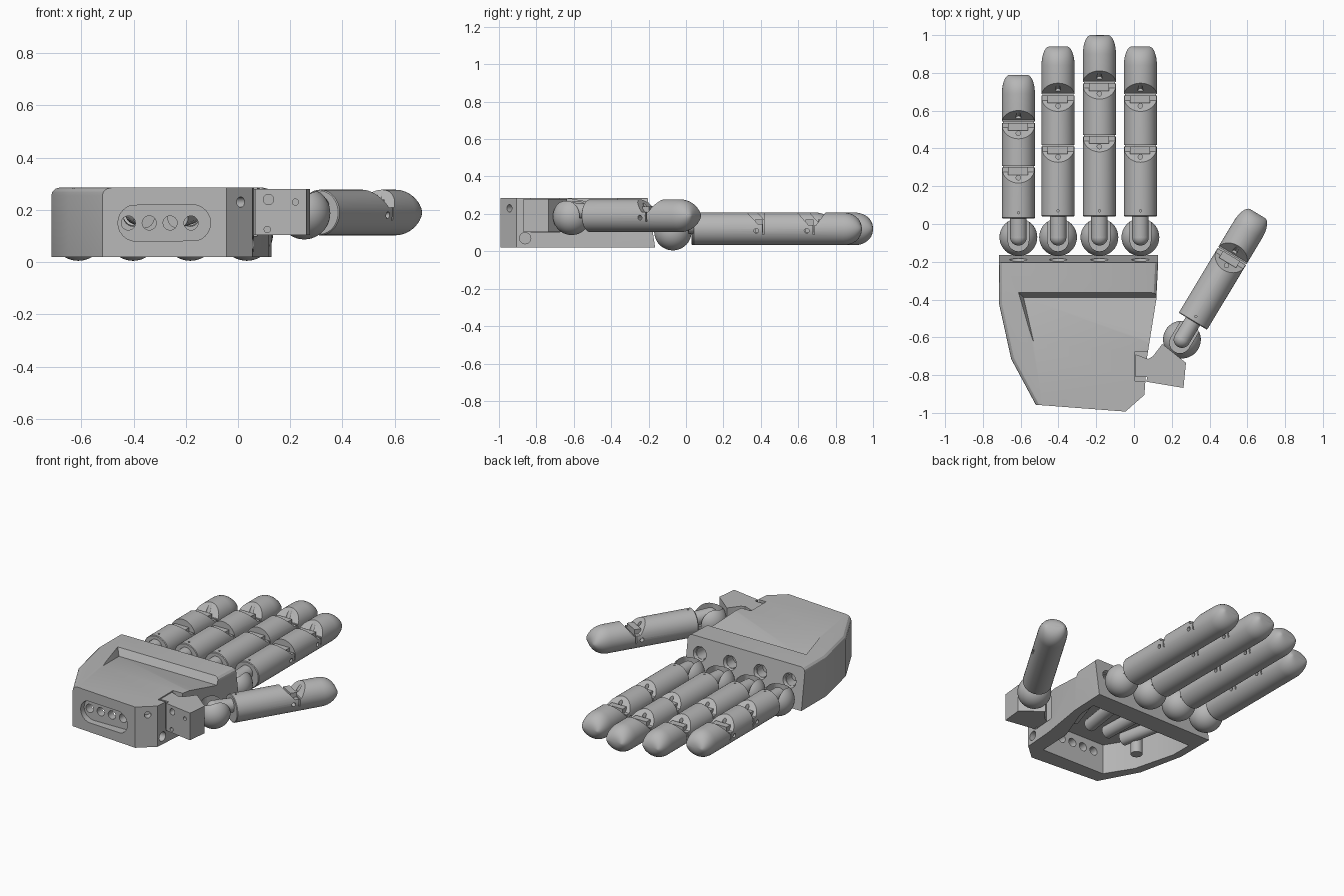
import bpy, bmesh, math
from mathutils import Vector, Matrix

if "Cube" in bpy.data.objects:
    bpy.data.objects.remove(bpy.data.objects["Cube"])

gray = bpy.data.materials.new("plain gray")
gray.diffuse_color = (0.47, 0.47, 0.47, 1)
gray.use_nodes = True
gray.node_tree.nodes["Principled BSDF"].inputs["Base Color"].default_value = gray.diffuse_color


def finish(name, bm):
    bmesh.ops.recalc_face_normals(bm, faces=bm.faces)
    me = bpy.data.meshes.new(name)
    bm.to_mesh(me)
    bm.free()
    me.materials.append(gray)
    ob = bpy.data.objects.new(name, me)
    bpy.context.collection.objects.link(ob)
    return ob


def hull(name, pts):
    bm = bmesh.new()
    vs = [bm.verts.new(p) for p in pts]
    res = bmesh.ops.convex_hull(bm, input=vs)
    bmesh.ops.delete(bm, geom=[v for v in bm.verts if not v.link_faces], context='VERTS')
    return finish(name, bm)


def box(name, x0, x1, y0, y1, z0, z1):
    return hull(name, [(x, y, z) for x in (x0, x1) for y in (y0, y1) for z in (z0, z1)])


def rod(name, a, b, r, r2=None, n=24):
    a, b = Vector(a), Vector(b)
    d = b - a
    m = Matrix.Translation((a + b) / 2) @ d.to_track_quat('Z', 'Y').to_matrix().to_4x4()
    bm = bmesh.new()
    bmesh.ops.create_cone(bm, cap_ends=True, segments=n, radius1=r,
                          radius2=r if r2 is None else r2, depth=d.length, matrix=m)
    return finish(name, bm)


def ball(name, c, r):
    bm = bmesh.new()
    bmesh.ops.create_uvsphere(bm, u_segments=40, v_segments=24, radius=r,
                              matrix=Matrix.Translation(c))
    return finish(name, bm)


def prism(name, pts, z0, z1):
    bm = bmesh.new()
    f = bm.faces.new([bm.verts.new((x, y, z0)) for x, y in pts])
    ext = bmesh.ops.extrude_face_region(bm, geom=[f])
    for v in ext['geom']:
        if isinstance(v, bmesh.types.BMVert):
            v.co.z = z1
    return finish(name, bm)


def cut(ob, cutters):
    for c in cutters:
        mod = ob.modifiers.new("cut", 'BOOLEAN')
        mod.operation, mod.solver, mod.object = 'DIFFERENCE', 'EXACT', c
        bpy.context.view_layer.update()
        ev = ob.evaluated_get(bpy.context.evaluated_depsgraph_get())
        me = bpy.data.meshes.new_from_object(ev)
        ob.modifiers.clear()
        ob.data = me
        bpy.data.objects.remove(c)


def smooth(ob, angle=32):
    bpy.ops.object.select_all(action='DESELECT')
    ob.select_set(True)
    bpy.context.view_layer.objects.active = ob
    bpy.ops.object.shade_smooth_by_angle(angle=math.radians(angle))


R = 0.0875


def notch(g, back, front, floor, end):
    """Wedge cut across the top of a finger at joint g."""
    prof = [(g - back, 0.1), (g - 0.02, floor), (g + end, floor), (g + front, 0.1)]
    return hull("notch_cutter", [(x, y, z) for x in (-0.12, 0.12) for y, z in prof])


def digit(name, pos, angle, length, mid, tip, ball_y, ball_z):
    # rounded shaft with a blunt tip, along local +y
    n, tl = 40, 0.10
    rings = [(0, R - 0.004, R - 0.004), (0.004, R, R)]
    for i in range(9):
        t = math.radians(86 * i / 8)
        rings.append((length - tl + tl * math.sin(t), R * (0.52 + 0.48 * math.cos(t)),
                      R * math.cos(t) ** 0.9))
    bm = bmesh.new()
    loops = [[bm.verts.new((w * math.cos(2 * math.pi * k / n), y, h * math.sin(2 * math.pi * k / n)))
              for k in range(n)] for y, w, h in rings]
    for a, b in zip(loops, loops[1:]):
        for k in range(n):
            bm.faces.new((a[k], a[(k + 1) % n], b[(k + 1) % n], b[k]))
    bm.faces.new(loops[0])
    bm.faces.new(loops[-1])
    shaft = finish(name, bm)
    parts = [shaft]
    # joint notches, pin holes and hinge tongues
    cutters = [rod("peg", (0, 0.03, 0.06), (0, 0.03, 0.1), 0.006, n=12)]
    for g, is_tip in ((mid, False), (tip, True)):
        if g is None:
            continue
        cutters.append(notch(g, 0.09, 0.08, 0.02, 0.02) if is_tip
                       else notch(g, 0.09, 0.012, 0.025, 0.012))
        cutters.append(box("gap", -0.12, 0.12, g + 0.004, g + 0.012, -0.03, 0.1))
        cutters.append(rod("pin", (-0.12, g - 0.03, -0.01), (0.12, g - 0.03, -0.01), 0.013, n=16))
        cutters.append(rod("pin", (0, g - 0.05, 0.0), (0, g - 0.05, 0.1), 0.012, n=16))
        if is_tip:
            cutters.append(rod("pin", (0, g + 0.03, 0.03), (0, g + 0.06, 0.1), 0.013, n=16))
        parts.append(box(name + "_hinge", -0.055, 0.05, g - 0.035, g + 0.006, -0.02, 0.05))
    cut(shaft, cutters)
    # knuckle ball with a slot holding the neck
    c = Vector((0, ball_y, ball_z))
    knuckle = ball(name + "_knuckle", c, 0.1)
    cut(knuckle, [box("slot", -0.055, 0.055, c.y - 0.02, c.y + 0.2, c.z - 0.01, c.z + 0.2),
                  rod("slot_end", (0, c.y - 0.02, c.z - 0.01), (0, c.y - 0.02, c.z + 0.2), 0.0549)])
    neck = rod(name + "_neck", (0, c.y, c.z + 0.03), (0, 0.01, 0.02), 0.044)
    parts += [knuckle, neck, ball(name + "_neck_end", (0, c.y, c.z + 0.03), 0.044)]
    m = Matrix.Translation(pos) @ Matrix.Rotation(-angle, 4, 'Z')
    for p in parts:
        p.data.transform(m)
        smooth(p)


# four fingers: x, base y, tip y, mid joint, tip joint
fingers = {"little_finger": (-0.612, 0.03, 0.79, 0.295, 0.53),
           "ring_finger": (-0.402, 0.04, 0.94, 0.405, 0.675),
           "middle_finger": (-0.183, 0.04, 1.0, 0.46, 0.74),
           "index_finger": (0.034, 0.04, 0.94, 0.405, 0.675)}
for nm, (x, y0, y1, g1, g2) in fingers.items():
    digit(nm, (x, y0, 0.12), 0, y1 - y0, g1 - y0, g2 - y0, -0.07 - y0, -0.015)
digit("thumb", (0.312, -0.515, 0.19), math.radians(31), 0.665, None, 0.395, -0.113, -0.003)

# palm shell: outline extruded, knuckle face leaned back, side top edges chamfered
outline = [(-0.715, -0.165), (0.128, -0.165), (0.118, -0.4), (0.07, -0.7), (0.055, -0.905),
           (-0.045, -0.993), (-0.52, -0.957), (-0.65, -0.715), (-0.715, -0.42)]
palm = prism("palm", outline, 0.02, 0.285)
bm = bmesh.new()
bm.from_mesh(palm.data)
for v in bm.verts:
    if v.co.z > 0.2 and v.co.y > -0.2:
        v.co.y = -0.205
edges = []
for e in bm.edges:
    a, b = (v.co for v in e.verts)
    if min(a.z, b.z) > 0.2 and (max(a.x, b.x) < -0.5 or min(a.x, b.x) > 0.1):
        edges.append(e)
bmesh.ops.bevel(bm, geom=edges, offset=0.03, segments=3, profile=0.5, affect='EDGES')
bm.to_mesh(palm.data)
bm.free()

cutters = []
# hollow underside
cutters.append(prism("cavity", [(-0.665, -0.29), (0.07, -0.29), (0.06, -0.42), (-0.03, -0.66),
                                (-0.04, -0.88), (-0.49, -0.87), (-0.595, -0.70),
                                (-0.665, -0.43)], -0.1, 0.215))
# sloping recess on the back of the hand
cutters.append(hull("recess", [(-0.585, -0.388, 0.24), (0.3, -0.388, 0.24), (0.3, -0.63, 0.285),
                               (-0.53, -0.63, 0.285), (-0.62, -0.355, 0.30), (0.3, -0.355, 0.30),
                               (0.3, -0.63, 0.30), (-0.54, -0.63, 0.30)]))
# thumb mount pocket
cutters.append(box("pocket", 0.005, 0.3, -0.83, -0.675, 0.1, 0.4))
# knuckle sockets
for x, *_ in fingers.values():
    cutters.append(rod("socket", (x, -0.12, 0.19), (x, -0.21, 0.18), 0.068, 0.04))
    cutters.append(rod("channel", (x, -0.16, 0.18), (x, -0.35, 0.17), 0.036))
# wrist slot and its four cord holes
slot = []
for i in range(24):
    a = 2 * math.pi * i / 24
    cx = -0.175 if math.cos(a) > 0 else -0.39
    for d in (-1.05, -0.925):
        slot.append((cx + 0.07 * math.cos(a), d, 0.15 + 0.07 * math.sin(a)))
cutters.append(hull("wrist_slot", slot))
wrist_x = (-0.42, -0.34, -0.26, -0.18)
for x in wrist_x:
    cutters.append(rod("cord_hole", (x, -1, 0.15), (x, -0.8, 0.15), 0.027))
# screw holes at the wrist corner
cutters.append(rod("screw", (0.06, -1.0, 0.23), (-0.02, -0.91, 0.23), 0.02))
cutters.append(rod("screw", (0.15, -0.86, 0.07), (-0.01, -0.86, 0.07), 0.03))
cut(palm, cutters)
smooth(palm, 28)

# cord tubes and post inside the palm
for (x, *_), wx in zip(fingers.values(), wrist_x):
    b = Vector((x * 0.95 - 0.01, -0.27, 0.185))
    e = Vector((wx, -0.93, 0.16))
    smooth(rod("cord_tube", b, b.lerp(e, 0.62), 0.04))
smooth(rod("post", (-0.54, -0.62, 0.06), (-0.54, -0.62, 0.23), 0.035))

# thumb mount block
mount = prism("thumb_mount", [(0.008, -0.69), (0.075, -0.715), (0.10, -0.70), (0.15, -0.635),
                              (0.275, -0.735), (0.262, -0.868), (0.065, -0.835),
                              (0.07, -0.81), (0.008, -0.81)], 0.103, 0.28)
holes = [rod("screw", (x, -0.9, z), (x, -0.79, z), r, n=16)
         for x, z, r in ((0.117, 0.24, 0.02), (0.22, 0.23, 0.012), (0.112, 0.125, 0.012))]
cut(mount, holes)
smooth(mount)
